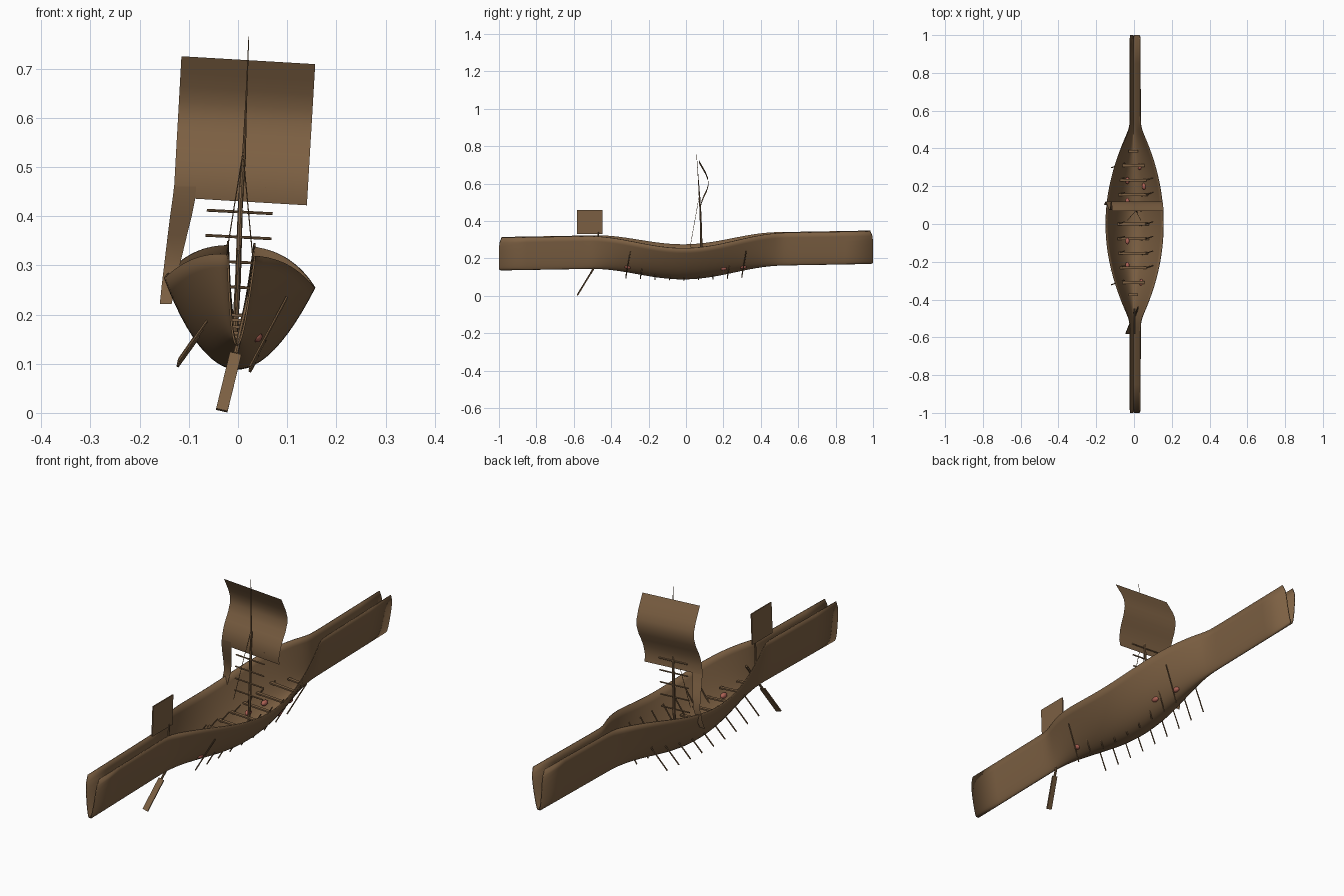
import bpy, math
from mathutils import Vector

if "Cube" in bpy.data.objects:
    bpy.data.objects.remove(bpy.data.objects["Cube"])

def material(name, col):
    m = bpy.data.materials.new(name)
    m.diffuse_color = (*col, 1)
    m.use_nodes = True
    m.node_tree.nodes["Principled BSDF"].inputs["Base Color"].default_value = m.diffuse_color
    return m

WOOD = material("brown_wood", (0.205, 0.118, 0.056))
RED = material("dull_red", (0.42, 0.12, 0.09))

def mesh_object(name, verts, faces, mat, smooth=False):
    me = bpy.data.meshes.new(name)
    me.from_pydata(verts, [], faces)
    me.materials.append(mat)
    me.polygons.foreach_set("use_smooth", [smooth] * len(me.polygons))
    ob = bpy.data.objects.new(name, me)
    bpy.context.collection.objects.link(ob)
    return ob

def grid(name, rows, mat):
    n = len(rows[0])
    faces = [(i*n+j, i*n+j+1, (i+1)*n+j+1, (i+1)*n+j)
             for i in range(len(rows)-1) for j in range(n-1)]
    return mesh_object(name, [p for r in rows for p in r], faces, mat, True)

def rod(name, pts, radii, sides=8):
    """Tapered round bar through a list of points."""
    axis = (Vector(pts[-1]) - Vector(pts[0])).normalized()
    u = axis.orthogonal().normalized()
    v = axis.cross(u)
    verts = [Vector(p) + r*(u*math.cos(a) + v*math.sin(a))
             for p, r in zip(pts, radii)
             for a in [2*math.pi*k/sides for k in range(sides)]]
    faces = [(i*sides+k, i*sides+(k+1) % sides, (i+1)*sides+(k+1) % sides, (i+1)*sides+k)
             for i in range(len(pts)-1) for k in range(sides)]
    faces += [tuple(reversed(range(sides))), tuple(range(len(verts)-sides, len(verts)))]
    return mesh_object(name, verts, faces, WOOD)

def plank(name, a, b, wide, thick, side):
    """Rectangular board from a to b, its width lying along 'side'."""
    a, b = Vector(a), Vector(b)
    d = (b - a).normalized()
    s = Vector(side)
    s = (s - d*s.dot(d)).normalized()
    t = d.cross(s)
    verts = [p + s*wide/2*i + t*thick/2*j for p in (a, b)
             for i, j in ((-1, -1), (1, -1), (1, 1), (-1, 1))]
    return mesh_object(name, verts, [(3, 2, 1, 0), (4, 5, 6, 7), (0, 1, 5, 4),
                                     (1, 2, 6, 5), (2, 3, 7, 6), (3, 0, 4, 7)], WOOD)

# Hull: open U-shaped shell with long narrow ends, heeled and pitched a little
def half_width(y):
    body = 0.152*(1 - (y/0.56)**2)
    e = 0.027
    return e + 0.5*((body-e) + math.sqrt((body-e)**2 + 0.00012)) if abs(y) < 0.9 else e

def lift(y):
    k = min(abs(y)/0.52, 1)
    return 0.090 + 0.065*(0.5 - 0.5*math.cos(math.pi*k))

def heel(x, y, z):
    return (x + 0.05*(z-0.2), y, z - 0.065*x + 0.0175*y)

ys = [-1, -0.85, -0.7] + [-0.6 + 0.025*i for i in range(49)] + [0.7, 0.85, 1]
ts = [-1 + i/12 for i in range(25)]
rows = []
for y in ys:
    rows.append([heel(half_width(y)*t, y*(1 - 0.015*abs(2*abs(t)-1)**8*(abs(y) > 0.99)),
                      lift(y) + 0.175*abs(t)**1.95) for t in ts])
hull = grid("hull", rows, WOOD)
shell = hull.modifiers.new("planking", 'SOLIDIFY')
shell.thickness = 0.004
shell.offset = 0

# Mast, rungs and stays
rod("mast", [(-0.01, 0.085, 0.10), (0.0, 0.082, 0.27), (0.005, 0.078, 0.43),
             (0.012, 0.073, 0.52), (0.016, 0.066, 0.62), (0.022, 0.056, 0.765)],
    [0.006, 0.006, 0.005, 0.004, 0.002, 0.0008])
for i in range(5):
    z = 0.255 + 0.051*i
    c = -0.004 + 0.0025*i
    rod("mast_rung", [(c-0.067, 0.078, z+0.004), (c+0.067, 0.078, z-0.003)], [0.003]*2, 6)
for x in (-0.035, 0.036):
    rod("stay_rope", [(0.01, 0.07, 0.53), (x, 0.02, 0.25)], [0.0012]*2, 5)

# Sail: billowed cloth with a hanging strip at its left edge
profile = [(0.717, 0.07), (0.685, 0.088), (0.655, 0.105), (0.625, 0.117), (0.595, 0.12),
           (0.56, 0.11), (0.53, 0.095), (0.50, 0.083), (0.46, 0.075), (0.43, 0.08)]
sail = []
for z, y in profile:
    f = (0.717 - z)/0.287
    left, right = -0.115 - 0.016*f, 0.157 - 0.017*f
    sail.append([(left + (right-left)*k/6, y, z + 0.008 - 0.016*k/6) for k in range(7)])
grid("sail", sail, WOOD)
strip = [(0.46, 0.075, -0.13, -0.085), (0.435, 0.079, -0.133, -0.087),
         (0.40, 0.09, -0.138, -0.094), (0.36, 0.104, -0.143, -0.104),
         (0.31, 0.119, -0.149, -0.116), (0.26, 0.112, -0.155, -0.127),
         (0.221, 0.10, -0.159, -0.135)]
grid("sail_strip", [[(l, y, z), (r, y, z)] for z, y, l, r in strip], WOOD)

# Steering oar and bow board
plank("steering_blade", (-0.033, -0.58, 0.005), (-0.005, -0.51, 0.12), 0.024, 0.006, (1, 0, -0.2))
rod("steering_shaft", [(-0.005, -0.51, 0.12), (0.022, -0.44, 0.235)], [0.005]*2)
plank("bow_board", (0.0, -0.515, 0.33), (0.005, -0.515, 0.46), 0.135, 0.005, (0, 1, 0))
rod("bow_board_post", [(-0.002, -0.47, 0.20), (0.002, -0.47, 0.34)], [0.004]*2)

# Rowing benches and oars, one row after another
for i in range(9):
    y = -0.31 + 0.0775*i
    base = lift(y) + 0.0175*y
    w = half_width(y)*0.55
    plank("bench", (-w-0.004, y, base+0.066), (w-0.004, y, base+0.058), 0.014, 0.006, (0, 1, 0))
    low = 0.3*(base - 0.09)
    rod("left_oar", [(-0.123 + 0.2*low, y-0.012, 0.094+low), (-0.05, y+0.012, 0.195+low)], [0.0028]*2, 6)
    rod("right_oar", [(0.024, y-0.012, 0.083+low), (0.1, y+0.012, 0.225+low)], [0.0028]*2, 6)
for y in (-0.375, 0.385):
    plank("end_bench", (-0.03, y, 0.20), (0.02, y, 0.197), 0.014, 0.006, (0, 1, 0))

# Red bundles stowed between the benches, some showing through the planking
def bundle(x, y, z, r):
    bpy.ops.mesh.primitive_uv_sphere_add(segments=12, ring_count=8, radius=r, location=(x, y, z))
    ob = bpy.context.object
    ob.name = "red_bundle"
    ob.scale = (0.8, 1.3, 0.8)
    ob.data.materials.append(RED)
    bpy.ops.object.shade_smooth()

for y in (-0.31, 0.2, 0.305):
    z = 0.155 if abs(y) > 0.25 else 0.147
    t = ((z - lift(y) - 0.0175*y)/0.175)
    bundle(half_width(y)*math.sqrt(max(t, 0.04)) - 0.004, y, z, 0.014)
for y in (-0.22, -0.09, 0.12, 0.23):
    bundle(-0.035, y, 0.155, 0.014)
